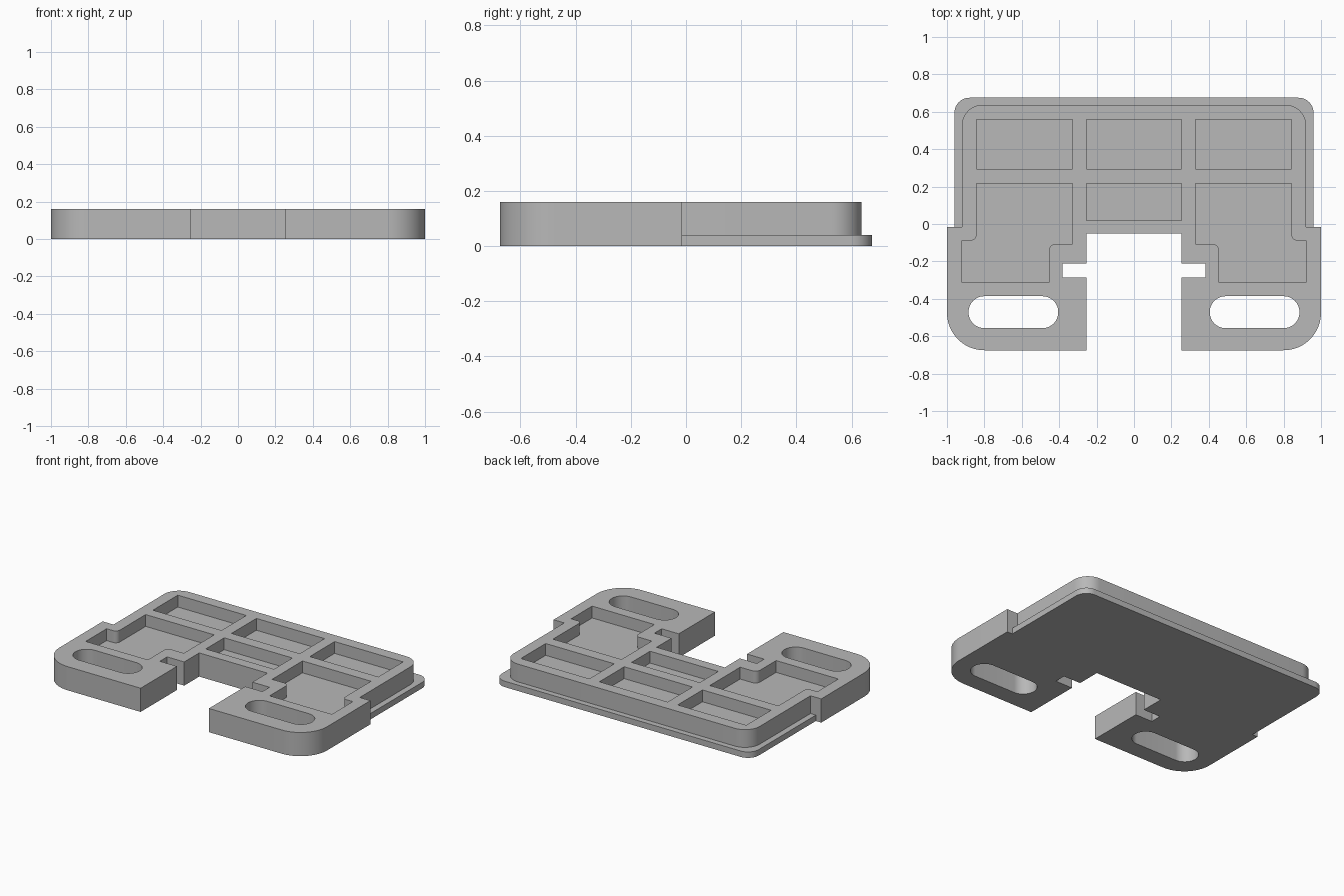
import bpy
import bmesh
import math
from mathutils import Vector

cube = bpy.data.objects.get("Cube")
if cube:
    bpy.data.objects.remove(cube, do_unlink=True)

HEIGHT = 0.16
LIP = 0.04
FLOOR = 0.08

grey = bpy.data.materials.new("plain_grey")
grey.use_nodes = True
grey.diffuse_color = (0.48, 0.48, 0.48, 1)
grey.node_tree.nodes["Principled BSDF"].inputs["Base Color"].default_value = grey.diffuse_color


def rounded(corners, steps=12):
    """Outline from (x, y, radius) corners, with arcs where radius > 0."""
    outline = []
    for i, (x, y, r) in enumerate(corners):
        p = Vector((x, y))
        if not r:
            outline.append(p)
            continue
        a = (Vector(corners[i - 1][:2]) - p).normalized()
        b = (Vector(corners[(i + 1) % len(corners)][:2]) - p).normalized()
        centre = p + (a + b) * r
        for k in range(steps + 1):
            t = k / steps * math.pi / 2
            outline.append(centre - b * r * math.cos(t) - a * r * math.sin(t))
    return outline


def mirrored(half):
    """Close a right-hand run of corners with its mirror image."""
    return half + [(-x, y, r) for x, y, r in reversed(half)]


def prism(name, corners, z0, z1):
    bm = bmesh.new()
    face = bm.faces.new([bm.verts.new((p.x, p.y, z0)) for p in rounded(corners)])
    side = bmesh.ops.extrude_face_region(bm, geom=[face])["geom"]
    top = [v for v in side if isinstance(v, bmesh.types.BMVert)]
    bmesh.ops.translate(bm, verts=top, vec=(0, 0, z1 - z0))
    bmesh.ops.recalc_face_normals(bm, faces=bm.faces)
    mesh = bpy.data.meshes.new(name)
    bm.to_mesh(mesh)
    bm.free()
    mesh.materials.append(grey)
    obj = bpy.data.objects.new(name, mesh)
    bpy.context.scene.collection.objects.link(obj)
    return obj


def rectangle(x0, x1, y0, y1, r=0):
    return [(x0, y0, r), (x1, y0, r), (x1, y1, r), (x0, y1, r)]


def combine(target, tool, operation):
    mod = target.modifiers.new(tool.name, "BOOLEAN")
    mod.object = tool
    mod.operation = operation
    mod.solver = "EXACT"
    bpy.context.view_layer.objects.active = target
    bpy.ops.object.modifier_apply(modifier=mod.name)
    bpy.data.objects.remove(tool, do_unlink=True)


# Main body with central opening, side notches and rounded mounting feet
plate = prism("mounting_plate", mirrored([
    (0.255, -0.05, 0), (0.255, -0.21, 0), (0.383, -0.21, 0), (0.383, -0.287, 0),
    (0.255, -0.287, 0), (0.255, -0.675, 0), (1.0, -0.675, 0.2), (1.0, -0.015, 0),
    (0.92, -0.015, 0), (0.92, 0.637, 0.11)]), 0, HEIGHT)

# Thin lip around the rear half
lip = prism("rear_lip", mirrored([(0.96, -0.03, 0), (0.96, 0.675, 0.08)]), 0, LIP)
combine(plate, lip, "UNION")

# Pockets and slots
cutters = [prism("centre_rear_pocket", rectangle(-0.255, 0.255, 0.295, 0.56), FLOOR, 0.3),
           prism("centre_front_pocket", rectangle(-0.255, 0.255, 0.02, 0.217), FLOOR, 0.3)]
for s in (-1, 1):
    stepped = [(0.33, 0.217, 0), (0.33, -0.107, 0), (0.455, -0.107, 0.035),
               (0.455, -0.312, 0), (0.92, -0.312, 0), (0.92, -0.088, 0),
               (0.842, -0.088, 0.03), (0.842, 0.217, 0)]
    slot = rectangle(0.405, 0.885, -0.557, -0.386, 0.085)
    rear = rectangle(0.33, 0.842, 0.295, 0.56)
    for name, shape, bottom in (("stepped_pocket", stepped, FLOOR),
                                ("rear_pocket", rear, FLOOR),
                                ("mounting_slot", slot, -0.1)):
        cutters.append(prism(name, [(s * x, y, r) for x, y, r in shape], bottom, 0.3))
for cutter in cutters:
    combine(plate, cutter, "DIFFERENCE")

# Smooth the arcs, keep the edges crisp
bpy.ops.object.select_all(action="DESELECT")
plate.select_set(True)
bpy.context.view_layer.objects.active = plate
bpy.ops.object.shade_smooth_by_angle(angle=math.radians(30))
